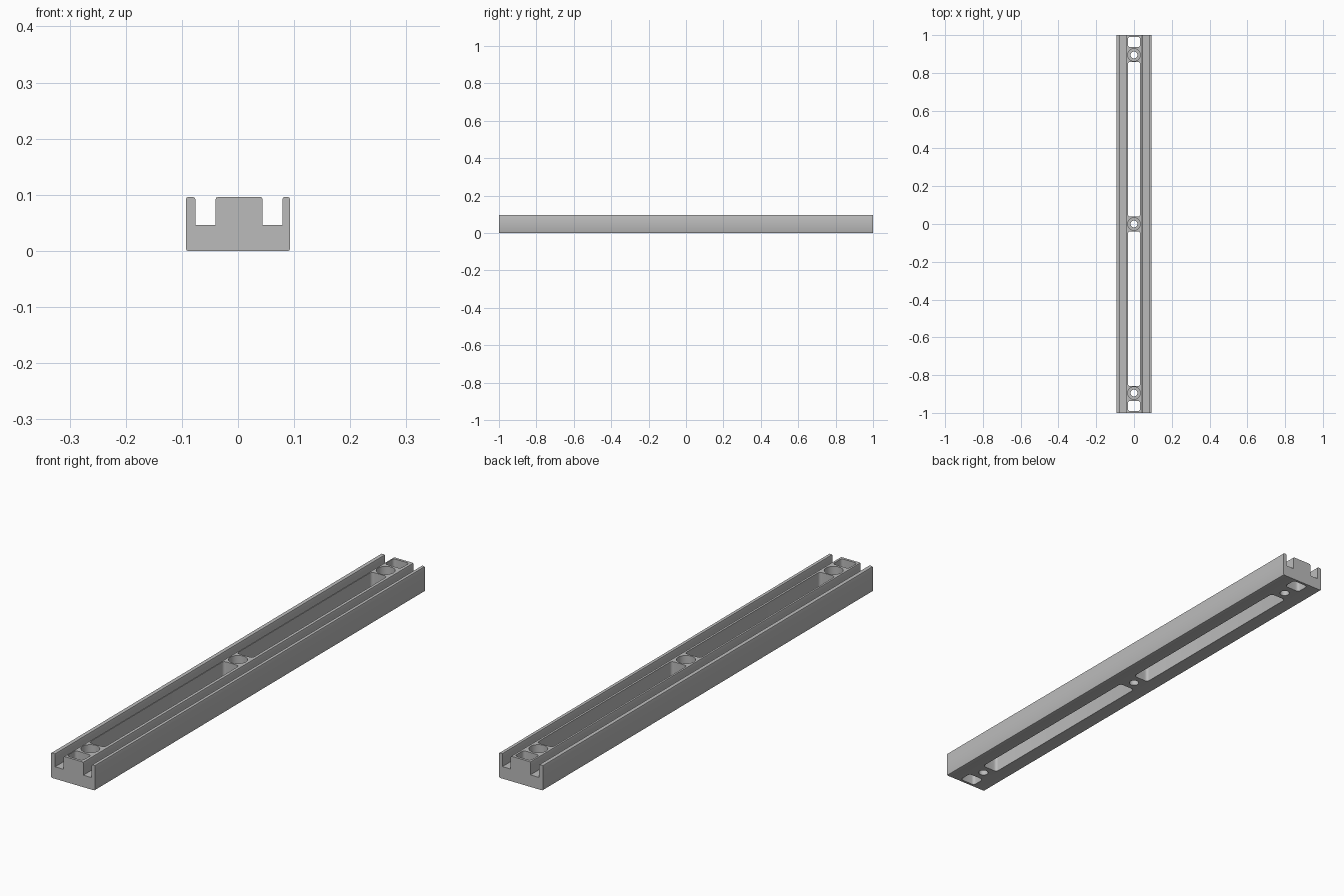
import bpy, bmesh, math
from mathutils import Vector

cube = bpy.data.objects.get("Cube")
if cube:
    bpy.data.objects.remove(cube, do_unlink=True)

grey = bpy.data.materials.new("plain grey")
grey.use_nodes = True
grey.diffuse_color = (0.5, 0.5, 0.5, 1)
grey.node_tree.nodes["Principled BSDF"].inputs["Base Color"].default_value = (0.5, 0.5, 0.5, 1)

HALF_W, HEIGHT, FLOOR = 0.093, 0.096, 0.046


def make_object(name, bm):
    bmesh.ops.recalc_face_normals(bm, faces=bm.faces)
    mesh = bpy.data.meshes.new(name)
    bm.to_mesh(mesh)
    bm.free()
    mesh.materials.append(grey)
    obj = bpy.data.objects.new(name, mesh)
    bpy.context.collection.objects.link(obj)
    return obj


def extrude(bm, points, offset):
    """Closed prism from an outline."""
    face = bm.faces.new([bm.verts.new(p) for p in points])
    top = bmesh.ops.extrude_face_region(bm, geom=[face])["geom"]
    verts = [v for v in top if isinstance(v, bmesh.types.BMVert)]
    bmesh.ops.translate(bm, verts=verts, vec=offset)


def add_slot(bm, half_w, y0, y1, radius):
    """Rounded rectangular through slot."""
    points = []
    corners = [(half_w, y1), (-half_w, y1), (-half_w, y0), (half_w, y0)]
    for i, (x, y) in enumerate(corners):
        cx = x - math.copysign(radius, x)
        cy = y1 - radius if y == y1 else y0 + radius
        for step in range(5):
            a = math.radians(90 * i + 22.5 * step)
            points.append((cx + radius * math.cos(a), cy + radius * math.sin(a), -0.05))
    extrude(bm, points, Vector((0, 0, 0.25)))


def add_screw_hole(bm, y, profile, sides=32):
    """Stepped round hole, turned from a radius and height profile."""
    rings = []
    for r, z in profile:
        rings.append([bm.verts.new((r * math.cos(math.tau * i / sides),
                                    y + r * math.sin(math.tau * i / sides), z))
                      for i in range(sides)])
    for low, high in zip(rings, rings[1:]):
        for i in range(sides):
            j = (i + 1) % sides
            bm.faces.new((low[i], low[j], high[j], high[i]))
    bm.faces.new(rings[0])
    bm.faces.new(rings[-1])


# Channel body: base, two side walls and the raised centre rail
outline = [(-HALF_W, 0), (HALF_W, 0), (HALF_W, HEIGHT), (0.079, HEIGHT),
           (0.079, FLOOR), (0.044, FLOOR), (0.044, HEIGHT), (-0.040, HEIGHT),
           (-0.040, FLOOR), (-0.076, FLOOR), (-0.076, HEIGHT), (-HALF_W, HEIGHT)]
bm = bmesh.new()
extrude(bm, [(x, -1, z) for x, z in outline], Vector((0, 2, 0)))
long_edges = [e for e in bm.edges
              if abs(e.verts[0].co.y - e.verts[1].co.y) > 1
              and abs(e.verts[0].co.z - FLOOR) > 0.01]
bmesh.ops.bevel(bm, geom=long_edges, offset=0.004, segments=2,
                profile=0.5, affect='EDGES')
body = make_object("slotted_rail", bm)

# Slots and screw holes, mirrored end to end
bm = bmesh.new()
for y0, y1 in ((0.04, 0.857), (0.937, 0.99)):
    add_slot(bm, 0.033, y0, y1, 0.011)
    add_slot(bm, 0.033, -y1, -y0, 0.011)
hole = [(0.018, -0.05), (0.018, 0.045), (0.033, 0.045), (0.033, 0.2)]
for y in (-0.895, 0, 0.895):
    add_screw_hole(bm, y, hole)
cutter = make_object("slot_cutter", bm)
cutter.hide_render = True

cut = body.modifiers.new("slots and holes", 'BOOLEAN')
cut.operation = 'DIFFERENCE'
cut.solver = 'EXACT'
cut.object = cutter
bpy.ops.object.select_all(action='DESELECT')
body.select_set(True)
bpy.context.view_layer.objects.active = body
bpy.ops.object.modifier_apply(modifier=cut.name)
bpy.data.objects.remove(cutter, do_unlink=True)
bpy.ops.object.shade_smooth_by_angle(angle=math.radians(35))
